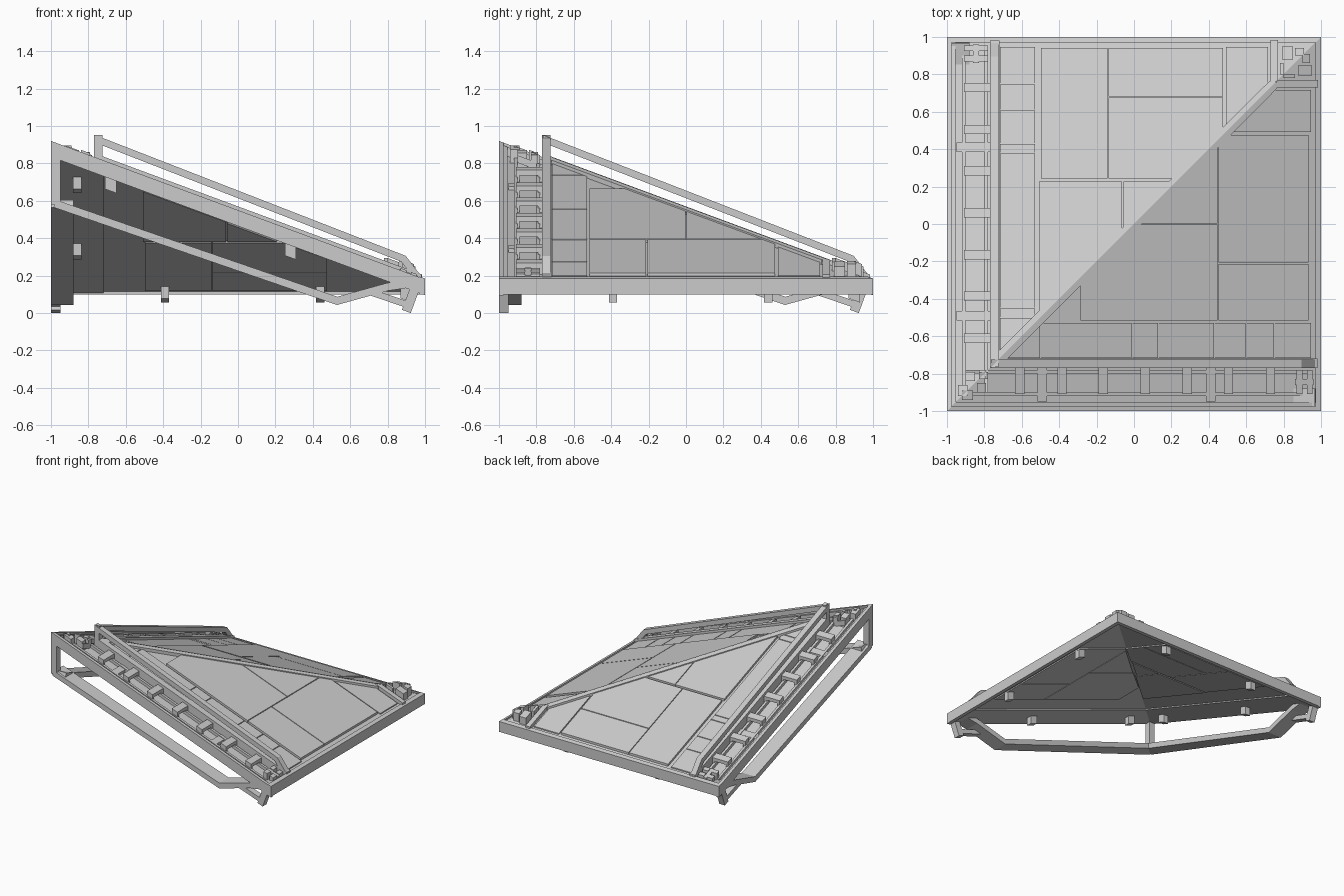
import bpy, bmesh
from mathutils import Vector

if "Cube" in bpy.data.objects:
    bpy.data.objects.remove(bpy.data.objects["Cube"])


def f(x):
    # roof height on the slope that falls toward +x
    return 0.18 + 0.37 * (1 - x)


def finish(name, parts, sides="AB"):
    """parts: list of (ring0, ring1) prisms; side B is A mirrored across x = y."""
    for s in sides:
        bm = bmesh.new()
        for r0, r1 in parts:
            if s == "B":
                r0, r1 = [[(y, x, z) for x, y, z in r] for r in (r0, r1)]
            a = [bm.verts.new(p) for p in r0]
            b = [bm.verts.new(p) for p in r1]
            n = len(a)
            bm.faces.new(a)
            bm.faces.new(b[::-1])
            for i in range(n):
                j = (i + 1) % n
                bm.faces.new((a[i], b[i], b[j], a[j]))
        bmesh.ops.recalc_face_normals(bm, faces=bm.faces)
        me = bpy.data.meshes.new(name)
        bm.to_mesh(me)
        bm.free()
        ob = bpy.data.objects.new(name + ("_front" if s == "A" else "_left"), me)
        bpy.context.collection.objects.link(ob)


def slab(poly, lo, hi):
    # plate that follows the slope, offsets measured from f(x)
    return ([(x, y, f(x) + lo) for x, y in poly], [(x, y, f(x) + hi) for x, y in poly])


def rect(x0, x1, y0, y1):
    return [(x0, y0), (x1, y0), (x1, y1), (x0, y1)]


def beam(path, t, y0, y1):
    # mitred flat bar in the xz plane, spanning y0..y1
    P = [Vector(p) for p in path]
    up, dn = [], []
    for i, p in enumerate(P):
        d0 = (p - P[i - 1]).normalized() if i else (P[1] - p).normalized()
        d1 = (P[i + 1] - p).normalized() if i < len(P) - 1 else d0
        n0, n1 = Vector((-d0.y, d0.x)), Vector((-d1.y, d1.x))
        m = (n0 + n1).normalized()
        m *= t / 2 / m.dot(n0)
        up.append(p + m)
        dn.append(p - m)
    out = []
    for i in range(len(P) - 1):
        q = [up[i], up[i + 1], dn[i + 1], dn[i]]
        out.append(([(v.x, y0, v.y) for v in q], [(v.x, y1, v.y) for v in q]))
    return out


def shrink(poly, g=0.003):
    c = sum((Vector(p) for p in poly), Vector((0, 0))) / len(poly)
    return [tuple(Vector(p) - Vector([(1 if d > 0 else -1) * g for d in Vector(p) - c])) for p in poly]


# roof shell
finish("roof_shell", [slab([(-.74, -.74), (.98, -.74), (.98, .98)], -.075, -.008)])

# large raised panels, different split on each slope
big_a = [rect(.45, .935, -.52, -.21),
         [(.45, -.21), (.935, -.21), (.935, .48), (.48, .48), (.45, .45)],
         [(.01, 0), (.45, 0), (.45, .44)],
         [(-.29, -.52), (.45, -.52), (.45, 0), (0, 0), (-.29, -.29)]]
big_b = [rect(.24, .945, -.5, -.14), rect(.68, .945, -.14, .48),
         [(.24, -.14), (.68, -.14), (.68, .48), (.48, .48), (.24, .24)],
         [(-.5, -.51), (.23, -.51), (.23, -.06), (-.06, -.06)],
         [(-.04, -.06), (.23, -.06), (.23, .21)]]
for side, polys in (("A", big_a), ("B", big_b)):
    finish("main_panel", [slab(shrink(p), -.02, .01) for p in polys], side)
    finish("underside_panel", [slab(shrink(p), -.085, -.07) for p in polys], side)

# border panels
for side, cuts in (("A", [-.5, -.01, .13, .43, .6, .75, .95]), ("B", [-.5, -.45, .38, .43, .61, .75, .95])):
    polys = [rect(a, b, -.72, -.525) for a, b in zip(cuts, cuts[1:])]
    polys.append([(-.7, -.72), (cuts[0], -.72), (cuts[0], -.525), (-.525, -.525)])
    polys.append([(.51, .49), (.95, .49), (.95, .72), (.73, .72)])
    finish("border_panel", [slab(shrink(p), -.02, .001) for p in polys], side)

# diagonal hip ridge and low corner box
finish("hip_ridge", [slab([(-.74, -.74), (.76, .76), (.765, .725), (-.695, -.74)], -.03, .018)])
finish("corner_curb", [slab([(.74, .73), (.985, .73), (.985, .77), (.77, .77)], -.05, .02)])
finish("corner_block", [slab(rect(.80, .86, .78, .80), -.02, .04), slab(rect(.88, .95, .79, .85), -.02, .05),
                        slab(rect(.90, .94, .86, .91), -.02, .06)])

# sloped outer edge and horizontal eave bar
finish("edge_beam", [slab([(-1, -1), (1, -1), (1, -.975), (-.975, -.975)], -.085, 0),
                     slab([(-.975, -.975), (.97, -.975), (.97, -.955), (-.955, -.955)], -.085, -.015)])
finish("eave_bar", [([(.97, -1, .1), (1, -1, .1), (1, 1, .1), (.97, .97, .1)],
                     [(.97, -1, .195), (1, -1, .185), (1, 1, .185), (.97, .97, .195)])])

# gutter channel with curb, conduits and step brackets
finish("channel_floor", [slab([(-.96, -.96), (.97, -.96), (.97, -.74), (-.74, -.74)], -.085, -.065)])
finish("channel_curb", [slab([(-.77, -.77), (.98, -.77), (.98, -.72), (-.72, -.72)], -.085, .02)])
finish("conduit", [slab(rect(-.9, .95, y, y + .02), -.08, -.04) for y in (-.92, -.80)])
steps = [-.61, -.385, -.165, .06, .285, .505, .73]
finish("step_bracket", [slab(rect(x - .025, x + .025, -.91, -.77), -.03, -.003) for x in steps]
       + [slab(rect(x - .025, x + .025, y, y + .02), -.08, -.03) for x in steps for y in (-.91, -.79)])
finish("cross_tie", [slab(rect(x - .025, x + .025, -.95, -.77), -.08, -.045) for x in (-.49, .41)])
finish("end_clamp", [slab(rect(x, x + .03, y, y + .05), -.08, .012)
                     for x in (.87, .925) for y in (-.91, -.83)]
       + [slab(rect(.86, .96, -.86, -.83), -.08, .005)])
finish("peak_clamp", [slab(rect(-.92, -.86, -.94, -.89), -.08, .005), slab(rect(-.84, -.79, -.90, -.85), -.08, .012),
                      slab(rect(-.83, -.78, -.83, -.79), -.08, .005)])

# raised handrail above the curb
finish("upper_rail", beam([(-.745, .80), (-.745, .924), (.885, .29), (.965, .185)], .038, -.77, -.725))

# hanging lower rail with corner post and end brace
finish("lower_rail", beam([(-.98, .585), (.53, .065), (.80, .14), (.97, .165)], .042, -1, -.88))
finish("end_brace", beam([(.96, .17), (.90, .0084)], .05, -1, -.95)
       + beam([(.905, .045), (.70, .115)], .035, -1, -.95))
finish("corner_post", [([(x, y, .58) for x, y in rect(-1, -.95, -1, -.95)],
                        [(x, y, .88) for x, y in rect(-1, -.95, -1, -.95)])], "A")

# clips under the shell
clips = [(.9, -.39), (.9, .44), (.28, -.86), (-.68, -.86)]
finish("under_clip", [slab(rect(x - .03, x + .03, y - .022, y + .022), -.15, -.075) for x, y in clips])
